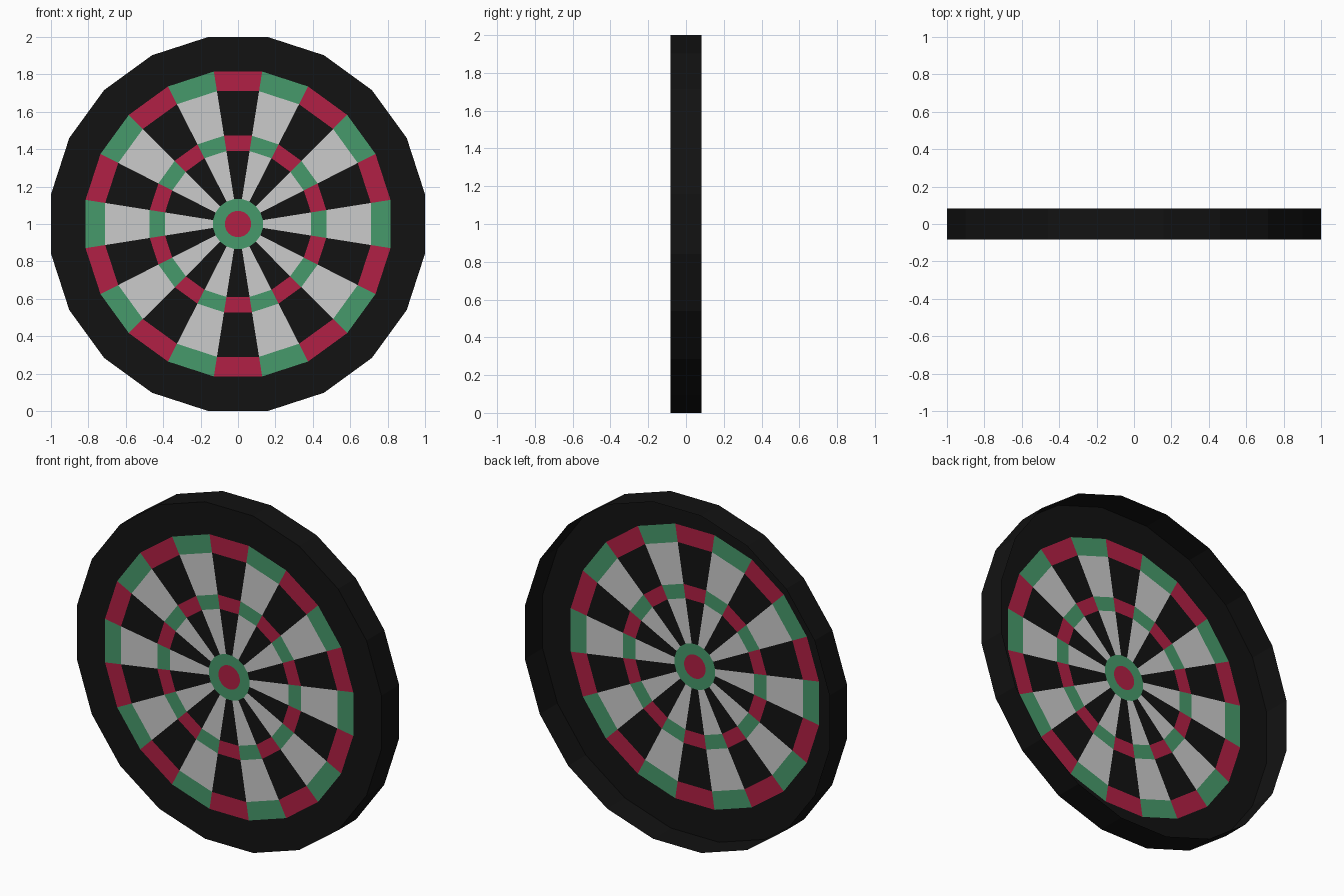
import bpy, bmesh
from math import sin, cos, pi

if "Cube" in bpy.data.objects:
    bpy.data.objects.remove(bpy.data.objects["Cube"])

SIDES = 20
STEP = 2 * pi / SIDES
FRONT, BACK, MID_Z = -0.083, 0.083, 1.0

# Ring sizes, measured to the flats of the 20-sided outline
BULL, OUTER_BULL = 0.07, 0.133
TREBLE = (0.39, 0.472)
DOUBLE = (0.71, 0.815)
EDGE = 1.0


def material(name, r, g, b):
    m = bpy.data.materials.new(name)
    m.diffuse_color = (r, g, b, 1)
    m.use_nodes = True
    m.node_tree.nodes["Principled BSDF"].inputs["Base Color"].default_value = m.diffuse_color
    return m


black = material("black", 0.006, 0.006, 0.006)
white = material("white", 0.70, 0.70, 0.70)
red = material("red", 0.44, 0.014, 0.058)
green = material("green", 0.062, 0.32, 0.145)


def point(flat, corner, y=FRONT):
    """Corner of the polygon whose flats lie at the given distance."""
    r = flat / cos(STEP / 2)
    a = (corner - 0.5) * STEP
    return (r * sin(a), y, MID_Z + r * cos(a))


def cell(k, r0, r1):
    """One segment of a ring, facing the front."""
    return [point(r0, k), point(r0, k + 1), point(r1, k + 1), point(r1, k)]


def build(name, mat, polygons):
    bm = bmesh.new()
    for poly in polygons:
        bm.faces.new([bm.verts.new(p) for p in poly])
    bmesh.ops.remove_doubles(bm, verts=bm.verts, dist=1e-5)
    mesh = bpy.data.meshes.new(name)
    bm.to_mesh(mesh)
    bm.free()
    mesh.materials.append(mat)
    ob = bpy.data.objects.new(name, mesh)
    bpy.context.collection.objects.link(ob)
    return ob


ALL, EVEN, ODD = range(SIDES), range(0, SIDES, 2), range(1, SIDES, 2)

# Black surround with its side wall; the back is open
wall = [[point(EDGE, k), point(EDGE, k + 1),
         point(EDGE, k + 1, BACK), point(EDGE, k, BACK)] for k in ALL]
build("surround", black, [cell(k, DOUBLE[1], EDGE) for k in ALL] + wall)

# Alternating wedges and scoring rings
for label, segs, bed, ring in (("black", EVEN, black, red),
                               ("white", ODD, white, green)):
    build(label + "_wedges", bed,
          [cell(k, r0, r1) for k in segs
           for r0, r1 in ((OUTER_BULL, TREBLE[0]), (TREBLE[1], DOUBLE[0]))])
    build(ring.name + "_treble_ring", ring, [cell(k, *TREBLE) for k in segs])
    build(ring.name + "_double_ring", ring, [cell(k, *DOUBLE) for k in segs])

# Bullseye
build("outer_bull", green, [cell(k, BULL, OUTER_BULL) for k in ALL])
build("bullseye", red, [[point(BULL, -k) for k in ALL]])
